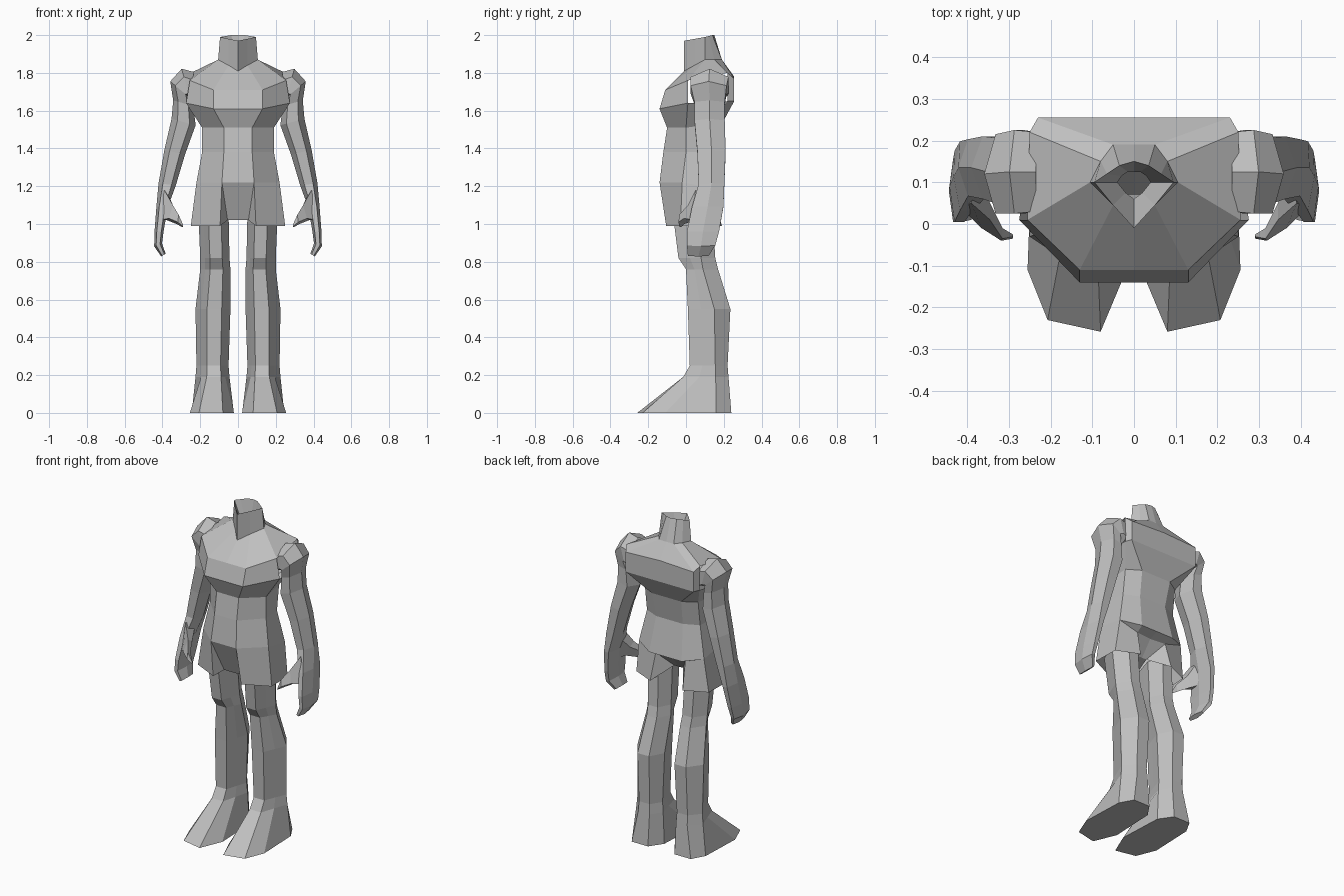
import bpy, bmesh, math

grey = bpy.data.materials.new("plain grey")
grey.diffuse_color = (0.52, 0.52, 0.52, 1)


def make(name, verts, faces):
    """Right half of a part, mirrored across x = 0, with flat faces."""
    me = bpy.data.meshes.new(name)
    bm = bmesh.new()
    vs = [bm.verts.new(v) for v in verts]
    for f in faces:
        bm.faces.new([vs[i] for i in f])
    bmesh.ops.remove_doubles(bm, verts=bm.verts, dist=0.0005)
    bmesh.ops.recalc_face_normals(bm, faces=bm.faces)
    bm.to_mesh(me)
    bm.free()
    me.materials.append(grey)
    ob = bpy.data.objects.new(name, me)
    bpy.context.collection.objects.link(ob)
    m = ob.modifiers.new("mirror", 'MIRROR')
    m.use_clip = True
    m.merge_threshold = 0.0005
    return ob


def loft(rings, closed=True, caps=(False, False), skip=()):
    """Join rings of equal point count; skip holds (ring, side) left open."""
    n = len(rings[0])
    verts = [p for r in rings for p in r]
    faces = []
    for i in range(len(rings) - 1):
        for j in range(n if closed else n - 1):
            if (i, j) not in skip:
                k = (j + 1) % n
                faces.append((i * n + j, i * n + k, (i + 1) * n + k, (i + 1) * n + j))
    if caps[0]:
        faces.append(tuple(range(n))[::-1])
    if caps[1]:
        faces.append(tuple(range((len(rings) - 1) * n, len(rings) * n)))
    return verts, faces


# torso: half rings from front centre round to back centre, open arm sockets
torso = [
    [(0, .06, 1.86), (.02, .075, 1.86), (.04, .10, 1.86), (.03, .115, 1.86), (.015, .125, 1.86), (0, .125, 1.86)],
    [(0, -.01, 1.97), (.05, .045, 1.98), (.095, .10, 1.99), (.065, .12, 1.995), (.035, .14, 2.0), (0, .15, 2.0)],
    [(0, -.01, 1.81), (.05, .045, 1.84), (.105, .10, 1.87), (.08, .15, 1.87), (.05, .19, 1.87), (0, .19, 1.87)],
    [(0, -.11, 1.71), (.13, -.11, 1.71), (.255, .01, 1.76), (.25, .22, 1.80), (.23, .255, 1.77), (0, .255, 1.78)],
    [(0, -.14, 1.61), (.13, -.14, 1.61), (.275, .01, 1.64), (.245, .22, 1.65), (.23, .255, 1.65), (0, .255, 1.65)],
    [(0, -.10, 1.51), (.075, -.10, 1.51), (.19, .0, 1.51), (.18, .14, 1.53), (.10, .19, 1.53), (0, .19, 1.53)],
    [(0, -.12, 1.38), (.075, -.12, 1.38), (.19, .0, 1.38), (.18, .12, 1.38), (.09, .16, 1.38), (0, .16, 1.38)],
    [(0, -.14, 1.22), (.085, -.14, 1.22), (.22, -.02, 1.22), (.22, .14, 1.19), (.11, .20, 1.17), (0, .20, 1.17)],
]
make("torso", *loft(torso, closed=False, skip={(3, 2)}))

# shorts: outer leg panel, centre flap, crotch and tucked seat
shorts = [
    (0, -.14, 1.22), (.085, -.14, 1.22), (.22, -.02, 1.22), (.22, .14, 1.19), (.11, .20, 1.17), (0, .20, 1.17),
    (.095, -.105, .99), (.25, -.03, .99), (.245, .13, .99), (.11, .19, .99),
    (.055, -.055, 1.02), (0, -.055, 1.02), (.03, .07, 1.06), (0, .07, 1.06), (.10, .15, 1.15), (0, .14, 1.15)]
make("shorts", shorts, [
    (1, 2, 7, 6), (2, 3, 8, 7), (3, 4, 14), (3, 14, 9, 8), (0, 1, 10, 11), (1, 6, 10),
    (10, 12, 13, 11), (12, 14, 15, 13), (14, 4, 5, 15), (12, 9, 14)])


# leg: (z, inner x, outer x, front y, side y, back y), six-sided
def leg_ring(z, xi, xo, yf, ys, yb):
    w = xo - xi
    a, b = xi + w * .25, xo - w * .33
    mid = (yf + ys) / 2
    return [(a, yf, z), (b, yf, z), ((b + xo) / 2, mid, z), (xo, ys, z),
            (b, yb, z), (a, yb, z), (xi, ys, z), ((a + xi) / 2, mid, z)]


leg = [leg_ring(*r) for r in (
    (1.06, .05, .21, -.07, .06, .14), (.82, .045, .20, -.04, .08, .155),
    (.76, .04, .20, .0, .09, .17), (.55, .04, .225, .01, .15, .235),
    (.25, .05, .22, .02, .155, .22), (.19, .045, .225, -.015, .157, .225))]
# sole of the foot
leg.append([(.08, -.258, 0), (.207, -.23, 0), (.255, -.11, 0), (.245, .16, 0),
            (.20, .24, 0), (.09, .24, 0), (.035, .16, 0), (.022, -.12, 0)])
make("leg", *loft(leg, caps=(True, True)))


# arm: (centre x, y, z, tilt of the section in degrees, half width, half depth)
def arm_ring(x, y, z, tilt, w, d):
    t = math.radians(tilt)
    out = []
    for k in range(6):
        a = math.radians(60 * k)
        u, v = w * math.cos(a), d * math.sin(a) / .866
        out.append((x + u * math.cos(t), y + v, z + u * math.sin(t)))
    return out


arm = [arm_ring(*r) for r in (
    (.235, .125, 1.72, 90, .085, .095), (.275, .125, 1.735, 75, .09, .10),
    (.305, .12, 1.71, 40, .07, .095), (.29, .125, 1.64, 15, .055, .08),
    (.288, .125, 1.54, 15, .066, .08), (.335, .135, 1.38, 12, .056, .075),
    (.375, .135, 1.21, 8, .046, .068), (.402, .115, 1.09, 5, .030, .083),
    (.418, .09, .96, 0, .024, .085), (.423, .08, .89, -20, .022, .075),
    (.395, .065, .835, -30, .014, .055))]
make("arm", *loft(arm, caps=(False, True)))

# thumb: tapered, reaching inward and forward
thumb = [
    [(.39, .05, 1.18), (.415, .04, 1.02), (.40, .13, 1.02), (.37, .12, 1.16)],
    [(.345, .01, 1.10), (.365, -.01, 1.03), (.375, .05, 1.02), (.345, .05, 1.08)],
    [(.315, -.035, 1.05), (.318, -.04, 1.01), (.325, -.01, 1.0), (.315, -.01, 1.04)],
    [(.29, -.03, .995), (.29, -.035, .985), (.295, -.025, .983), (.29, -.025, .988)],
]
make("thumb", *loft(thumb, caps=(True, True)))
